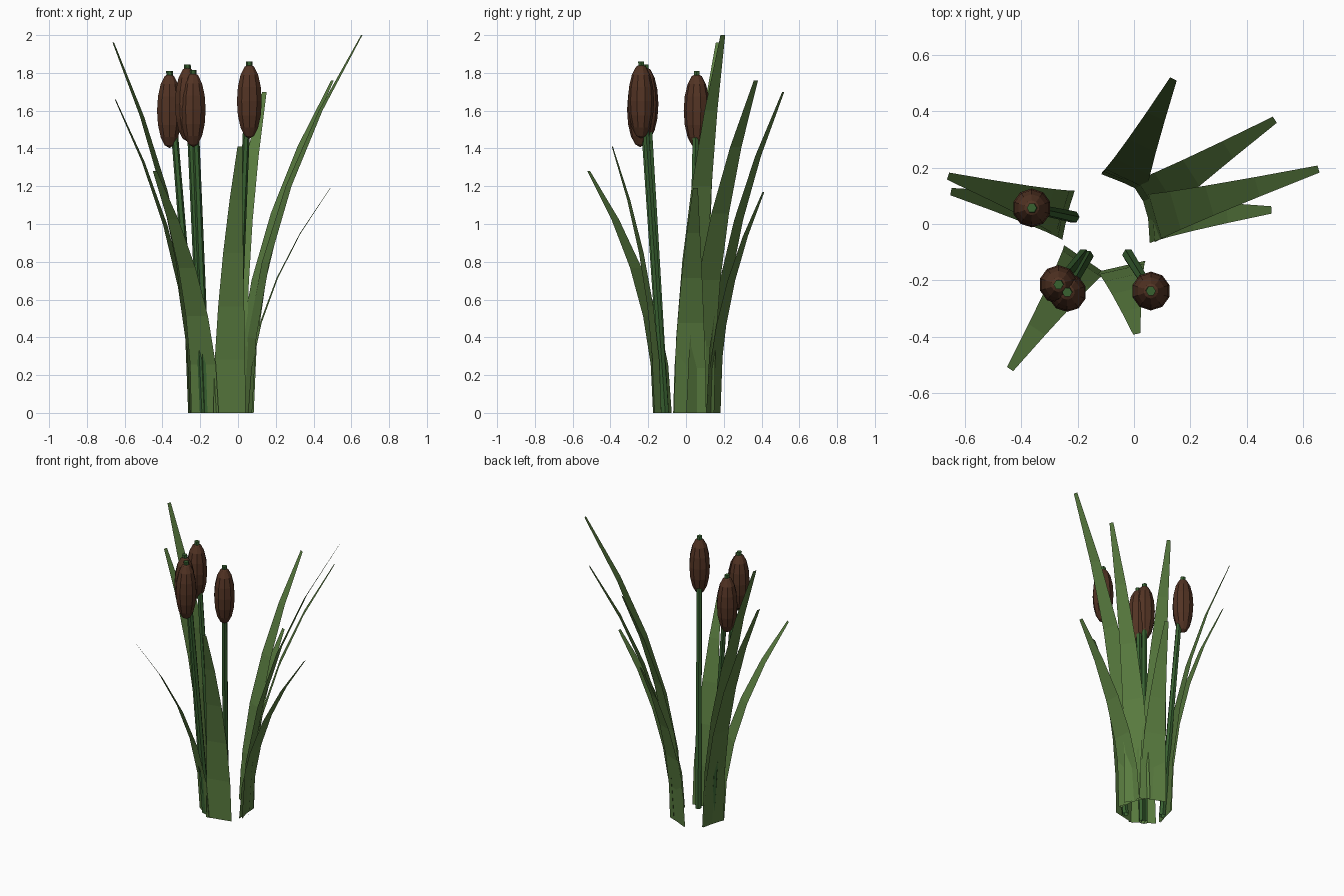
import bpy, bmesh
from math import cos, sin, pi
from mathutils import Vector

if "Cube" in bpy.data.objects:
    bpy.data.objects.remove(bpy.data.objects["Cube"])


def material(name, rgb):
    m = bpy.data.materials.new(name)
    m.diffuse_color = (*rgb, 1)
    m.use_nodes = True
    m.node_tree.nodes["Principled BSDF"].inputs["Base Color"].default_value = m.diffuse_color
    return m


LEAF = material("leaf_green", (0.10, 0.20, 0.05))
STEM = material("stem_green", (0.04, 0.12, 0.03))
HEAD = material("seed_brown", (0.085, 0.033, 0.017))


def make(name, bm, mat):
    me = bpy.data.meshes.new(name)
    bm.to_mesh(me)
    bm.free()
    me.materials.append(mat)
    ob = bpy.data.objects.new(name, me)
    bpy.context.collection.objects.link(ob)


def leaf(i, base, tip, steps=5, half=0.088, tip_half=0.013):
    """Flat tapering blade that bends outward along a parabola."""
    b, e = Vector((*base, 0)), Vector(tip)
    out = Vector((e.x - b.x, e.y - b.y, 0))
    side = Vector((-out.y, out.x, 0)).normalized()
    bm = bmesh.new()
    prev = None
    for k in range(steps + 1):
        t = k / steps
        c = b + out * t * t + Vector((0, 0, e.z * t))
        w = half + (tip_half - half) * t ** 1.6
        row = [bm.verts.new(c - side * w), bm.verts.new(c + side * w)]
        if prev:
            bm.faces.new((prev[0], prev[1], row[1], row[0]))
        prev = row
    make(f"leaf_{i}", bm, LEAF)


def cattail(i, base, top, r=0.022, sides=6):
    """Leaning six-sided stem with an upright seed head near its top."""
    b, e = Vector((*base, 0)), Vector(top)
    bm = bmesh.new()
    rings = []
    for c, rad in ((b, r), (e, r * 0.8)):
        rings.append([bm.verts.new(c + Vector((rad * cos(2 * pi * k / sides),
                                               rad * sin(2 * pi * k / sides), 0)))
                      for k in range(sides)])
    lo, hi = rings
    for k in range(sides):
        n = (k + 1) % sides
        bm.faces.new((lo[k], lo[n], hi[n], hi[k]))
    bm.faces.new(hi)
    make(f"stem_{i}", bm, STEM)

    bm = bmesh.new()
    bmesh.ops.create_uvsphere(bm, u_segments=10, v_segments=8, radius=1)
    bmesh.ops.scale(bm, vec=(0.069, 0.069, 0.198), verts=bm.verts)
    bmesh.ops.translate(bm, vec=e - Vector((0, 0, 0.21)), verts=bm.verts)
    make(f"seed_head_{i}", bm, HEAD)


# Blades: base centre and tip
leaves = [
    ((-0.035, 0.145), (0.14, 0.515, 1.70)),
    ((-0.035, 0.145), (0.07, 0.41, 1.17)),
    ((0.036, 0.075), (0.50, 0.37, 1.76)),
    ((0.05, 0.02), (0.655, 0.195, 2.00)),
    ((0.05, 0.02), (0.488, 0.05, 1.19)),
    ((-0.237, 0.035), (-0.66, 0.17, 1.96)),
    ((-0.237, 0.03), (-0.65, 0.115, 1.66)),
    ((-0.175, -0.125), (-0.44, -0.515, 1.28)),
    ((-0.045, -0.15), (0.01, -0.39, 1.41)),
]
for i, (b, t) in enumerate(leaves, 1):
    leaf(i, b, t)

# Cattails: stem base and stem top
tails = [
    ((-0.215, 0.025), (-0.363, 0.057, 1.81)),
    ((-0.18, -0.11), (-0.268, -0.215, 1.845)),
    ((-0.165, -0.115), (-0.237, -0.243, 1.815)),
    ((-0.02, -0.11), (0.06, -0.238, 1.86)),
]
for i, (b, t) in enumerate(tails, 1):
    cattail(i, b, t)
